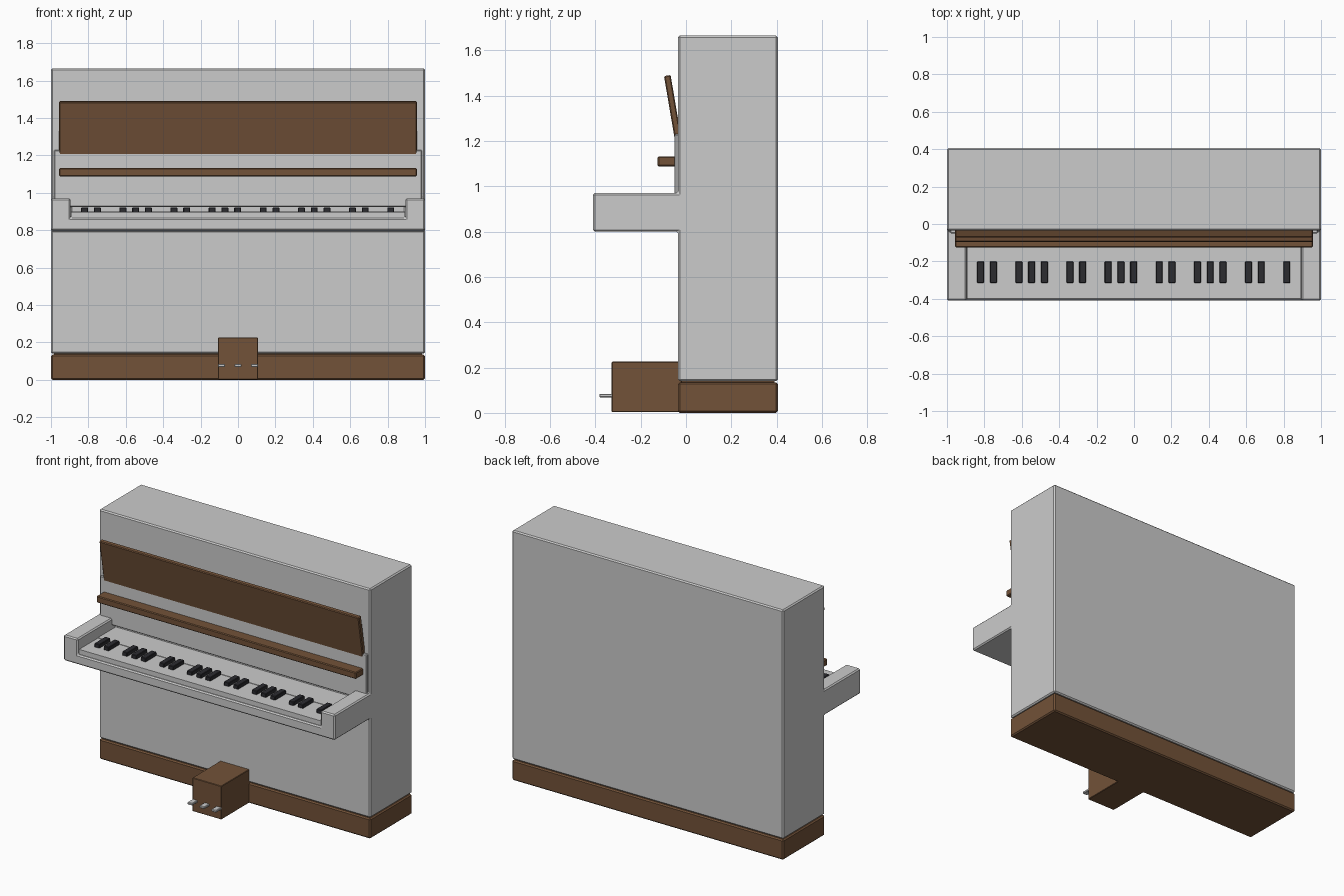
import bpy, bmesh

if "Cube" in bpy.data.objects:
    bpy.data.objects.remove(bpy.data.objects["Cube"])


def material(name, rgb):
    m = bpy.data.materials.new(name)
    m.diffuse_color = (*rgb, 1)
    m.use_nodes = True
    m.node_tree.nodes["Principled BSDF"].inputs["Base Color"].default_value = m.diffuse_color
    return m


wood = material("brown_wood", (0.17, 0.085, 0.04))
ebony = material("black_key", (0.025, 0.025, 0.03))


def extrude_x(name, profile, x0, x1, mat=None, bevel=0.0):
    """Extrude a (y, z) side profile between x0 and x1."""
    bm = bmesh.new()
    face = bm.faces.new([bm.verts.new((x0, y, z)) for y, z in profile])
    ext = bmesh.ops.extrude_face_region(bm, geom=[face])
    moved = [g for g in ext["geom"] if isinstance(g, bmesh.types.BMVert)]
    bmesh.ops.translate(bm, verts=moved, vec=(x1 - x0, 0, 0))
    bmesh.ops.recalc_face_normals(bm, faces=bm.faces)
    me = bpy.data.meshes.new(name)
    bm.to_mesh(me)
    bm.free()
    ob = bpy.data.objects.new(name, me)
    bpy.context.collection.objects.link(ob)
    if mat:
        me.materials.append(mat)
    if bevel:
        add_bevel(ob, bevel)
    return ob


def add_bevel(ob, width):
    mod = ob.modifiers.new("bevel", 'BEVEL')
    mod.width = width
    mod.segments = 1
    mod.limit_method = 'ANGLE'


def box(name, xs, ys, zs, mat=None, bevel=0.0):
    (y0, y1), (z0, z1) = ys, zs
    return extrude_x(name, [(y0, z0), (y1, z0), (y1, z1), (y0, z1)],
                     xs[0], xs[1], mat, bevel)


# cabinet with projecting key arms, keyboard recess cut out of the shelf
cabinet = extrude_x("cabinet", [
    (0.405, 0.14), (0.405, 1.665), (-0.035, 1.665), (-0.035, 0.97),
    (-0.41, 0.97), (-0.41, 0.80), (-0.035, 0.80), (-0.035, 0.14)], -1, 1)
cutter = box("keyboard_recess_cutter", (-0.895, 0.895), (-0.6, -0.01), (0.865, 1.0))
cutter.hide_render = True
cutter.hide_viewport = True
cutter.display_type = 'WIRE'
cut = cabinet.modifiers.new("recess", 'BOOLEAN')
cut.operation = 'DIFFERENCE'
cut.object = cutter
cut.solver = 'EXACT'
add_bevel(cabinet, 0.008)

# plinth
box("base_plinth", (-1, 1), (-0.035, 0.405), (0, 0.135), wood, 0.008)
box("base_core", (-0.985, 0.985), (-0.02, 0.39), (0.12, 0.15), wood)

# front panel behind the music desk
box("front_panel", (-0.983, 0.983), (-0.05, 0.0), (0.925, 1.23), None, 0.005)

# keyboard
box("white_keys", (-0.893, 0.893), (-0.397, -0.2), (0.85, 0.897))
box("key_slip_back", (-0.893, 0.893), (-0.2, -0.012), (0.85, 0.9))
for i in range(25):
    if i % 7 not in (2, 6):
        x = -0.82 + i * 0.0682
        box("black_key", (x - 0.0185, x + 0.0185), (-0.315, -0.2),
            (0.89, 0.922), ebony, 0.003)

# music shelf and tilted music desk
box("music_shelf", (-0.957, 0.957), (-0.125, -0.03), (1.088, 1.132), wood, 0.005)
extrude_x("music_desk", [(-0.097, 1.486), (-0.068, 1.491),
                         (-0.011, 1.155), (-0.040, 1.15)],
          -0.957, 0.957, wood, 0.005)

# pedal box and pedals
box("pedal_box", (-0.107, 0.107), (-0.328, -0.02), (0.003, 0.226), wood, 0.003)
for x in (-0.088, 0, 0.088):
    box("pedal", (x - 0.018, x + 0.018), (-0.382, -0.31), (0.069, 0.084), None, 0.003)
